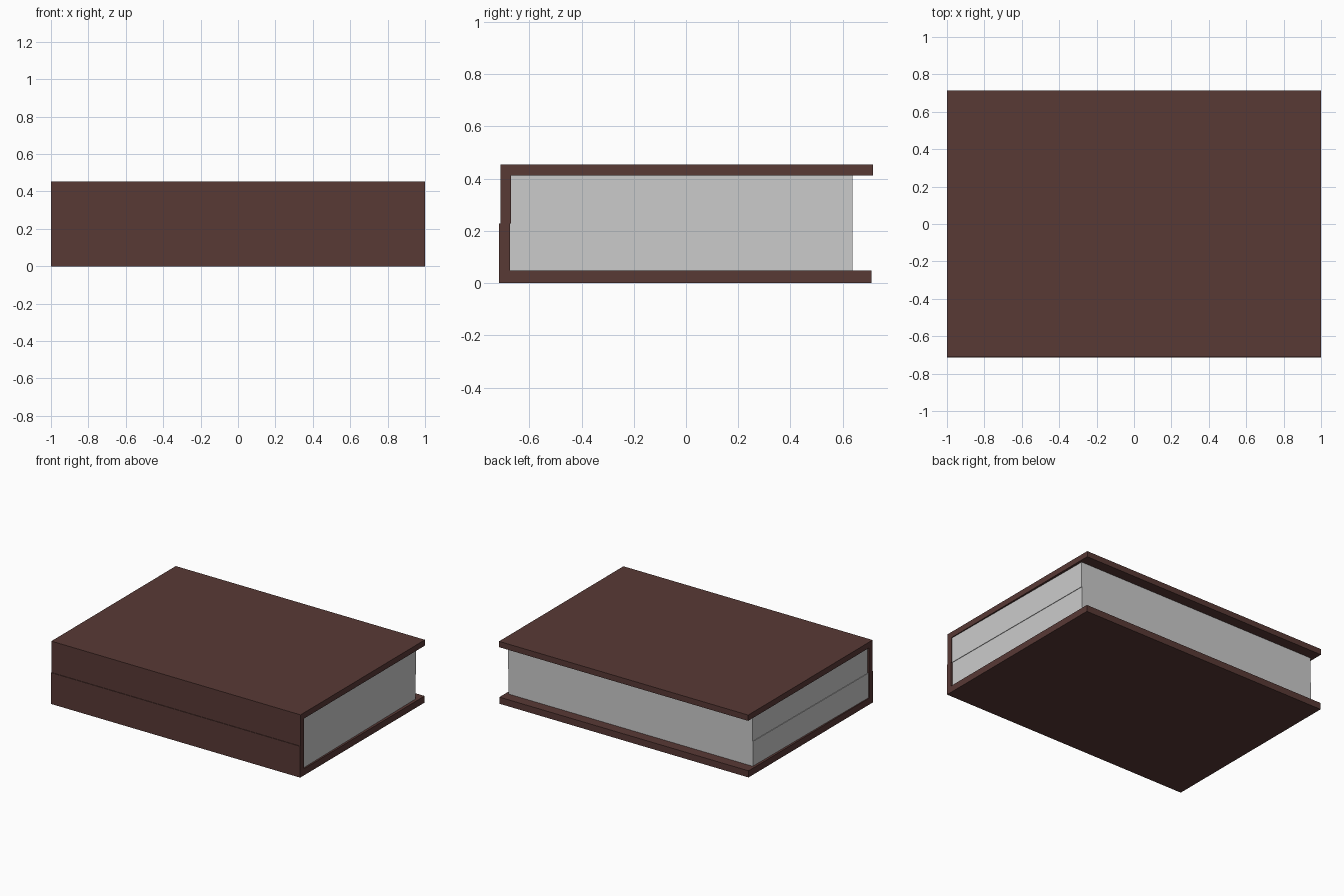
import bpy, bmesh

if "Cube" in bpy.data.objects:
    bpy.data.objects.remove(bpy.data.objects["Cube"])

H = 0.454            # total height
MID = H / 2
SPINE = 0.041        # spine thickness
SHIFT = 0.002        # slight offset between lower and upper halves

leather = bpy.data.materials.new("dark_brown_leather")
leather.diffuse_color = (0.098, 0.041, 0.036, 1)
leather.use_nodes = True
leather.node_tree.nodes["Principled BSDF"].inputs["Base Color"].default_value = leather.diffuse_color


def extrude_profile(name, profile, half_length, dx=0.0, material=None):
    """Extrude a closed (y, z) outline along x, centred on dx."""
    bm = bmesh.new()
    face = bm.faces.new([bm.verts.new((dx - half_length, y, z)) for y, z in profile])
    ext = bmesh.ops.extrude_face_region(bm, geom=[face])
    verts = [v for v in ext["geom"] if isinstance(v, bmesh.types.BMVert)]
    bmesh.ops.translate(bm, vec=(2 * half_length, 0, 0), verts=verts)
    # the start face is left in place as the end cap
    bmesh.ops.recalc_face_normals(bm, faces=bm.faces)
    mesh = bpy.data.meshes.new(name)
    bm.to_mesh(mesh)
    bm.free()
    if material:
        mesh.materials.append(material)
    obj = bpy.data.objects.new(name, mesh)
    bpy.context.collection.objects.link(obj)
    return obj


# Each half is an L-shaped cover (board + half spine) holding half of the pages
for half, s, board in (("lower", -1, 0.048), ("upper", 1, 0.042)):
    shift = s * SHIFT
    outer, inner = MID + s * MID, MID + s * (MID - board)
    y0, y1 = -0.713 + shift, 0.713 + shift
    ys = y0 + SPINE

    cover = [(y0, MID), (y0, outer), (y1, outer), (y1, inner), (ys, inner), (ys, MID)]
    extrude_profile(half + "_cover", cover, 1.0, material=leather)

    # Page block, set slightly inside the cover at both ends and the fore edge
    pages = [(ys, MID), (ys, inner), (0.637, inner), (0.637, MID)]
    block = extrude_profile(half + "_pages", pages, 0.98, shift)
    for v in block.data.vertices:      # pages are a little wider at the spine
        if v.co.y < 0:
            v.co.x *= 1.012
